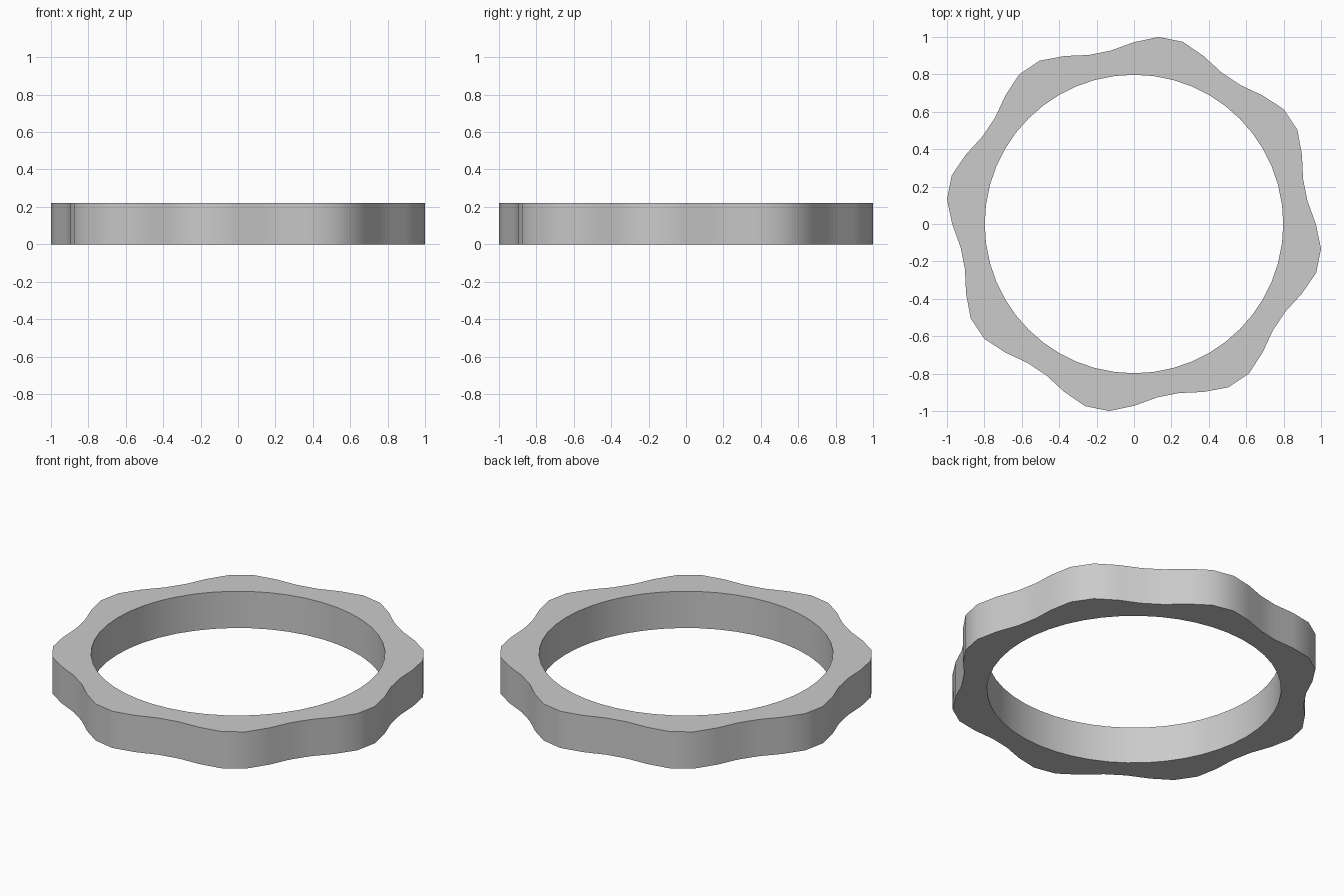
import bpy, bmesh, math

if "Cube" in bpy.data.objects:
    bpy.data.objects.remove(bpy.data.objects["Cube"])

N, HEIGHT, LOBES = 48, 0.22, 8
MEAN, WAVE, BORE = 0.972, 0.042, 0.798

bm = bmesh.new()

def loop(radius, z):
    """Closed loop of vertices whose radius depends on the angle."""
    angles = [2 * math.pi * i / N for i in range(N)]
    return [bm.verts.new((radius(a) * math.cos(a), radius(a) * math.sin(a), z))
            for a in angles]

def wavy(a):
    return MEAN - WAVE * math.sin(LOBES * a)

def bore(a):
    return BORE

# Ring cross-section: outer bottom, outer top, inner top, inner bottom
loops = [loop(wavy, 0), loop(wavy, HEIGHT), loop(bore, HEIGHT), loop(bore, 0)]
for k in range(4):
    a, b = loops[k], loops[(k + 1) % 4]
    for i in range(N):
        j = (i + 1) % N
        bm.faces.new((a[i], a[j], b[j], b[i]))
bmesh.ops.recalc_face_normals(bm, faces=bm.faces)

mesh = bpy.data.meshes.new("wavy_ring")
bm.to_mesh(mesh)
bm.free()
ring = bpy.data.objects.new("wavy_ring", mesh)
bpy.context.collection.objects.link(ring)

# Smooth walls with crisp top and bottom rims
bpy.context.view_layer.objects.active = ring
ring.select_set(True)
bpy.ops.object.shade_smooth_by_angle(angle=math.radians(40))
